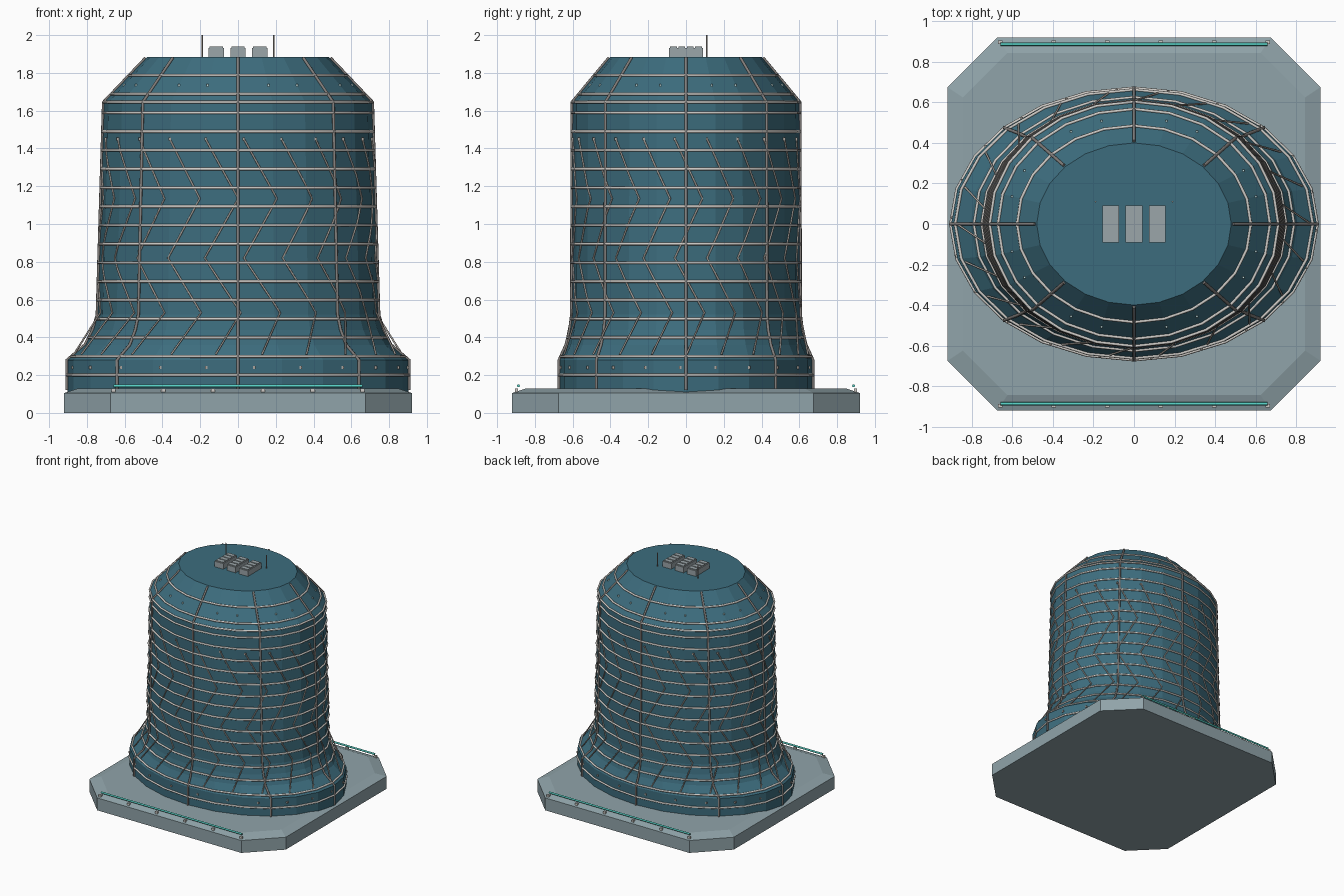
import bpy, bmesh, math

if "Cube" in bpy.data.objects:
    bpy.data.objects.remove(bpy.data.objects["Cube"])

def material(name, rgb):
    m = bpy.data.materials.new(name)
    m.diffuse_color = (*rgb, 1)
    m.use_nodes = True
    m.node_tree.nodes["Principled BSDF"].inputs["Base Color"].default_value = m.diffuse_color
    return m

TEAL = material("deep teal", (0.046, 0.152, 0.208))
SLAB = material("pale slate", (0.28, 0.37, 0.40))
RING = material("light steel", (0.62, 0.60, 0.57))
RIB = material("warm grey", (0.22, 0.205, 0.195))
LATTICE = material("tan grey", (0.40, 0.37, 0.34))
VENT = material("vent grey", (0.33, 0.38, 0.40))
RAIL = material("bright aqua", (0.10, 0.66, 0.58))
STUD = material("pale aqua", (0.55, 0.75, 0.75))

SIDES = 24
# Shell profile: height, half width, half depth
PROFILE = [(0.01, 0.902, 0.668), (0.28, 0.902, 0.668), (0.36, 0.807, 0.632),
           (0.44, 0.765, 0.612), (0.52, 0.742, 0.602), (1.645, 0.709, 0.6),
           (1.885, 0.48, 0.40)]

def radii(z):
    for (z0, a0, b0), (z1, a1, b1) in zip(PROFILE, PROFILE[1:]):
        if z <= z1:
            t = (z - z0) / (z1 - z0)
            return a0 + (a1 - a0) * t, b0 + (b1 - b0) * t
    return PROFILE[-1][1:]

def on_shell(deg, z, off=0.0):
    """Point on the faceted shell at an angle and height."""
    a, b = radii(z)
    step = 360 / SIDES
    k = math.floor(deg / step)
    t = deg / step - k
    p = [((a + off) * math.cos(math.radians(d)), (b + off) * math.sin(math.radians(d)))
         for d in (k * step, (k + 1) * step)]
    return (p[0][0] * (1 - t) + p[1][0] * t, p[0][1] * (1 - t) + p[1][1] * t, z)

def finish(bm, name, mat):
    bmesh.ops.recalc_face_normals(bm, faces=bm.faces[:])
    me = bpy.data.meshes.new(name)
    bm.to_mesh(me)
    bm.free()
    ob = bpy.data.objects.new(name, me)
    me.materials.append(mat)
    bpy.context.collection.objects.link(ob)
    return ob

def loft(name, loops, mat):
    bm = bmesh.new()
    rows = [[bm.verts.new(p) for p in loop] for loop in loops]
    n = len(rows[0])
    for lo, hi in zip(rows, rows[1:]):
        for i in range(n):
            j = (i + 1) % n
            bm.faces.new((lo[i], lo[j], hi[j], hi[i]))
    bm.faces.new(rows[0][::-1])
    bm.faces.new(rows[-1])
    return finish(bm, name, mat)

def boxes(name, items, mat):
    bm = bmesh.new()
    for c, s in items:
        vs = bmesh.ops.create_cube(bm, size=1)["verts"]
        bmesh.ops.scale(bm, vec=s, verts=vs)
        bmesh.ops.translate(bm, vec=c, verts=vs)
    return finish(bm, name, mat)

def rods(name, paths, radius, mat, closed=False):
    """Smooth round tubes along point paths."""
    cu = bpy.data.curves.new(name, 'CURVE')
    cu.dimensions = '3D'
    cu.bevel_depth = radius
    cu.bevel_resolution = 4
    cu.use_fill_caps = True
    for path in paths:
        sp = cu.splines.new('POLY')
        sp.points.add(len(path) - 1)
        for pt, co in zip(sp.points, path):
            pt.co = (*co, 1)
        sp.use_cyclic_u = closed
    ob = bpy.data.objects.new(name, cu)
    cu.materials.append(mat)
    bpy.context.collection.objects.link(ob)
    bpy.ops.object.select_all(action='DESELECT')
    ob.select_set(True)
    bpy.context.view_layer.objects.active = ob
    bpy.ops.object.convert(target='MESH')
    bpy.ops.object.shade_smooth_by_angle(angle=math.radians(45))
    return ob

# Octagonal base slab with a chamfered top
def octagon(h, c, z):
    return [(h, -c, z), (h, c, z), (c, h, z), (-c, h, z),
            (-h, c, z), (-h, -c, z), (-c, -h, z), (c, -h, z)]
loft("base_slab", [octagon(0.92, 0.675, 0), octagon(0.92, 0.675, 0.105),
                   octagon(0.845, 0.625, 0.13)], SLAB)

# Faceted oval shell
angles = [i * 360 / SIDES for i in range(SIDES)]
loft("shell", [[on_shell(d, z) for d in angles] for z, _, _ in PROFILE], TEAL)

# Horizontal hoops
hoops = [0.2 + 0.0992 * k for k in range(17)] + [1.645]
rods("hoops", [[on_shell(d, z, 0.003) for d in angles] for z in hoops], 0.0075, RING, True)

# Eight vertical ribs
rods("ribs", [[on_shell(45 * i, z, 0.004) for z in (0.12, 0.28, 0.36, 0.44, 0.52, 1.645, 1.88)]
              for i in range(8)], 0.0078, RIB)

# Zigzag lattice rods, bridging the flare with straight struts at the foot
ZIG = [(1.45, 0), (1.135, 14), (0.82, 0), (0.53, 15), (0.31, 6)]
COUNT = 22
starts = [272.5 + i * 360 / COUNT for i in range(COUNT)]
lattice = []
for s in starts:
    path = []
    for (z0, d0), (z1, d1) in zip(ZIG[:-1], ZIG[1:-1]):
        path += [on_shell(s + d0 + (d1 - d0) * k / 5, z0 + (z1 - z0) * k / 5, 0.003)
                 for k in range(5)]
    path += [on_shell(s + d, z, 0.003) for z, d in ZIG[-2:]]
    lattice.append(path)
rods("lattice", lattice, 0.005, LATTICE)

# Small studs at lattice tops and skirt, pale lamps on the shoulder
studs = [on_shell(s, 1.45, 0.003) for s in starts]
studs += [on_shell(s + 3, 0.24, 0.001) for s in starts]
boxes("studs", [(p, (0.013, 0.013, 0.014)) for p in studs], LATTICE)
boxes("shoulder_lamps", [(on_shell(d, 1.735, 0.001), (0.01, 0.01, 0.012)) for d in angles], STUD)

# Roof vents with raised louvres
vents, louvres = [], []
for x in (-0.115, 0, 0.115):
    vents.append(((x, 0, 1.906), (0.082, 0.182, 0.052)))
    louvres += [((x, -0.066 + 0.044 * k, 1.934), (0.07, 0.035, 0.01)) for k in range(4)]
boxes("roof_vents", vents, VENT)
boxes("vent_louvres", louvres, VENT)

# Roof masts
rods("roof_masts", [[(x, 0.11, 1.87), (x, 0.11, 2.0)] for x in (-0.19, 0.19)], 0.004, LATTICE)

# Edge rails and their brackets
rods("edge_rails", [[(-0.66, s * 0.887, 0.143), (0.66, s * 0.887, 0.143)] for s in (-1, 1)],
     0.0075, RAIL)
boxes("rail_brackets", [((-0.66 + 0.264 * k, s * 0.897, 0.117), (0.022, 0.016, 0.022))
                        for s in (-1, 1) for k in range(6)], RING)
